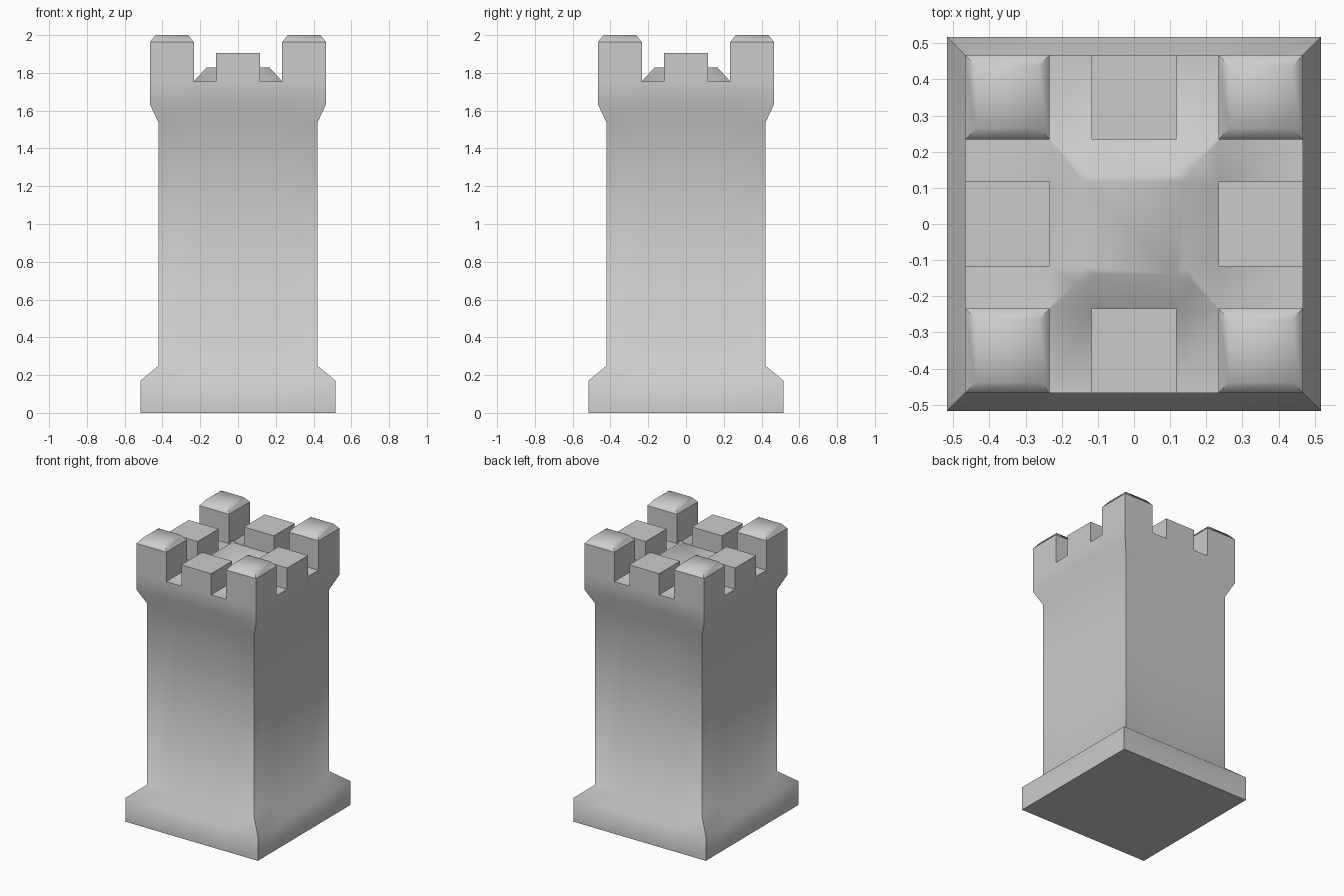
import bpy, bmesh
from math import radians

default = bpy.data.objects.get("Cube")
if default:
    bpy.data.objects.remove(default, do_unlink=True)

# Stone material
stone = bpy.data.materials.new("grey stone")
stone.use_nodes = True
grey = (0.6, 0.6, 0.6, 1)
stone.diffuse_color = grey
stone.node_tree.nodes["Principled BSDF"].inputs["Base Color"].default_value = grey

FLOOR, MID_TOP, CAP_RIM, TOP = 1.755, 1.905, 1.963, 2.0
bm = bmesh.new()

# Roof: a grid of cells, one per merlon or gap
cuts = [-0.467, -0.234, -0.117, 0.117, 0.234, 0.467]
n = len(cuts)
v = [[bm.verts.new((x, y, FLOOR)) for y in cuts] for x in cuts]
corners, middles, court = [], [], []
for i in range(n - 1):
    for j in range(n - 1):
        f = bm.faces.new((v[i][j], v[i + 1][j], v[i + 1][j + 1], v[i][j + 1]))
        outer_i, outer_j = i in (0, n - 2), j in (0, n - 2)
        if outer_i and outer_j:
            corners.append(f)
        elif (outer_i and j == 2) or (outer_j and i == 2):
            middles.append(f)
        elif not (outer_i or outer_j):
            court.append(f)


def raise_cells(faces, height):
    tops = bmesh.ops.extrude_discrete_faces(bm, faces=faces)["faces"]
    for f in tops:
        for vert in f.verts:
            vert.co.z = height
    return tops


# Raised centre of the roof
centre = bmesh.ops.dissolve_faces(bm, faces=court)["region"]
bmesh.ops.inset_individual(bm, faces=centre, thickness=0.094, depth=0.073)

# Merlons, with bevelled caps on the corners
raise_cells(middles, MID_TOP)
caps = raise_cells(corners, CAP_RIM)
bmesh.ops.inset_individual(bm, faces=caps, thickness=0.042, depth=TOP - CAP_RIM)

# Walls: rings of (half width, height) going down from the roof rim
rim = [e for e in bm.edges if e.is_boundary]
width = cuts[-1]
for half, z in [(0.467, 1.635), (0.42, 1.535), (0.42, 0.25), (0.517, 0.17), (0.517, 0)]:
    new = bmesh.ops.extrude_edge_only(bm, edges=rim)["geom"]
    for vert in (g for g in new if isinstance(g, bmesh.types.BMVert)):
        vert.co = (vert.co.x * half / width, vert.co.y * half / width, z)
    rim = [g for g in new if isinstance(g, bmesh.types.BMEdge)]
    width = half
bmesh.ops.contextual_create(bm, geom=rim)
bmesh.ops.recalc_face_normals(bm, faces=bm.faces)

# Smooth shading, with sharp corners and cap rims
for f in bm.faces:
    f.smooth = True
for e in bm.edges:
    cap_rim = all(abs(p.co.z - CAP_RIM) < 0.001 for p in e.verts)
    plinth_corner = all(p.co.z < 0.3 and abs(abs(p.co.x) - abs(p.co.y)) < 0.001 for p in e.verts)
    e.smooth = not (e.calc_face_angle(0) > radians(60) or cap_rim or plinth_corner)

mesh = bpy.data.meshes.new("castle_tower")
bm.to_mesh(mesh)
bm.free()
mesh.materials.append(stone)
tower = bpy.data.objects.new("castle_tower", mesh)
bpy.context.collection.objects.link(tower)
